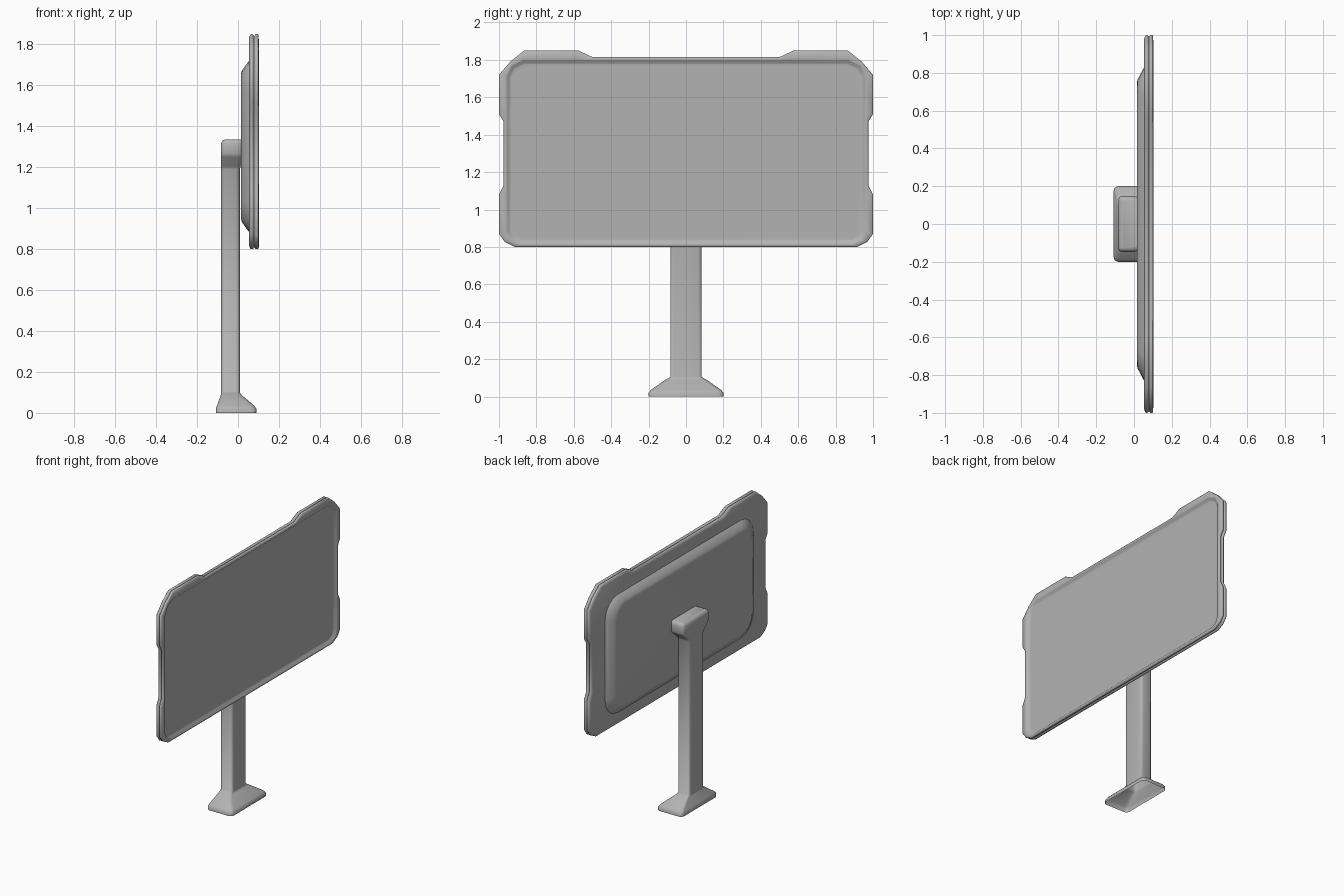
import bpy, bmesh, math
from mathutils import Vector

if "Cube" in bpy.data.objects:
    bpy.data.objects.remove(bpy.data.objects["Cube"])

grey = bpy.data.materials.new("mid_grey")
grey.diffuse_color = (.45, .45, .45, 1)
grey.use_nodes = True
grey.node_tree.nodes["Principled BSDF"].inputs["Base Color"].default_value = grey.diffuse_color


def loft(name, rings, cap_start=True, cap_end=True, angle=60):
    """Skin a list of equal-length 3D rings into one object."""
    bm = bmesh.new()
    vs = [[bm.verts.new(p) for p in r] for r in rings]
    n = len(rings[0])
    for a, b in zip(vs, vs[1:]):
        for i in range(n):
            j = (i + 1) % n
            bm.faces.new((a[i], a[j], b[j], b[i]))
    if cap_start:
        bm.faces.new(vs[0][::-1])
    if cap_end:
        bm.faces.new(vs[-1])
    me = bpy.data.meshes.new(name)
    bm.to_mesh(me)
    bm.free()
    me.materials.append(grey)
    ob = bpy.data.objects.new(name, me)
    bpy.context.collection.objects.link(ob)
    bpy.ops.object.select_all(action='DESELECT')
    ob.select_set(True)
    bpy.context.view_layer.objects.active = ob
    bpy.ops.object.shade_smooth_by_angle(angle=math.radians(angle))
    return ob


def rounded_rect(u0, u1, v0, v1, r, seg=3):
    """Counter-clockwise rounded rectangle."""
    pts = []
    corners = [(u1 - r, v0 + r, -90), (u1 - r, v1 - r, 0),
               (u0 + r, v1 - r, 90), (u0 + r, v0 + r, 180)]
    for cu, cv, start in corners:
        for i in range(seg + 1):
            a = math.radians(start + 90 * i / seg)
            pts.append((cu + r * math.cos(a), cv + r * math.sin(a)))
    return pts


def inset(pts, d):
    """Offset a counter-clockwise outline inward by d."""
    out = []
    n = len(pts)
    for i in range(n):
        p, a, b = Vector(pts[i]), Vector(pts[i - 1]), Vector(pts[(i + 1) % n])
        e1, e2 = (p - a).normalized(), (b - p).normalized()
        n1, n2 = Vector((-e1.y, e1.x)), Vector((-e2.y, e2.x))
        q = p + (n1 + n2) * (d / (1 + n1.dot(n2)))
        out.append((q.x, q.y))
    return out


def at_x(pts, x):
    return [(x, y, z) for y, z in pts]


def mirrored(half):
    return half + [(-y, z) for y, z in reversed(half)]


# Screen frame: notched outline, grooved rim, recessed display
outline = mirrored([
    (.915, .80), (.97, .828), (1, .87), (1, 1.08), (.975, 1.13),
    (.975, 1.47), (1, 1.51), (1, 1.72), (.94, 1.79), (.865, 1.85),
    (.575, 1.85), (.5, 1.815)])
# Display edge: same point count, without the notches
display = mirrored([
    (.89, .812), (.94, .834), (.962, .88), (.962, 1.08), (.962, 1.13),
    (.962, 1.47), (.962, 1.51), (.962, 1.715), (.935, 1.77), (.87, 1.802),
    (.575, 1.802), (.5, 1.802)])

rim = [(.054, .018), (.059, .004), (.064, 0), (.071, 0), (.079, .009),
       (.087, 0), (.096, 0), (.1, .004)]
rings = [at_x(inset(outline, d), x) for x, d in rim]
rings += [at_x(inset(display, d), x) for d, x in
          [(0, .103), (.005, .101), (.02, .088), (.026, .087), (.045, .087)]]
loft("screen_frame", rings)

# Rear housing: chamfered rounded box on the back of the screen
steps = [(.06, 0), (.05, .006), (.027, .05), (.019, .064), (.015, .085)]
rings = [at_x(rounded_rect(-.83 + d, .83 - d, .883 + d * .75, 1.72 - d * .75,
                           .14 - d * .5, 4), x) for x, d in steps]
loft("rear_housing", rings[::-1])

# Stand: flared hollow foot, post and wide mounting head
sections = [  # z, x0, x1, half width in y, corner radius
    (0, -.108, .09, .2, .025), (.02, -.108, .09, .2, .025),
    (.035, -.103, .08, .188, .025), (.088, -.084, .017, .113, .02),
    (.098, -.083, .011, .095, .02), (.105, -.083, .01, .083, .02),
    (1.19, -.083, .01, .083, .02), (1.205, -.083, .013, .09, .02),
    (1.25, -.083, .022, .14, .02), (1.265, -.083, .022, .147, .02),
    (1.315, -.083, .022, .147, .02), (1.33, -.076, .022, .141, .016),
    (1.336, -.062, .022, .127, .01)]
rings = [[(x, y, z) for x, y in rounded_rect(x0, x1, -w, w, r)]
         for z, x0, x1, w, r in sections]
loft("stand", rings, cap_start=False)
